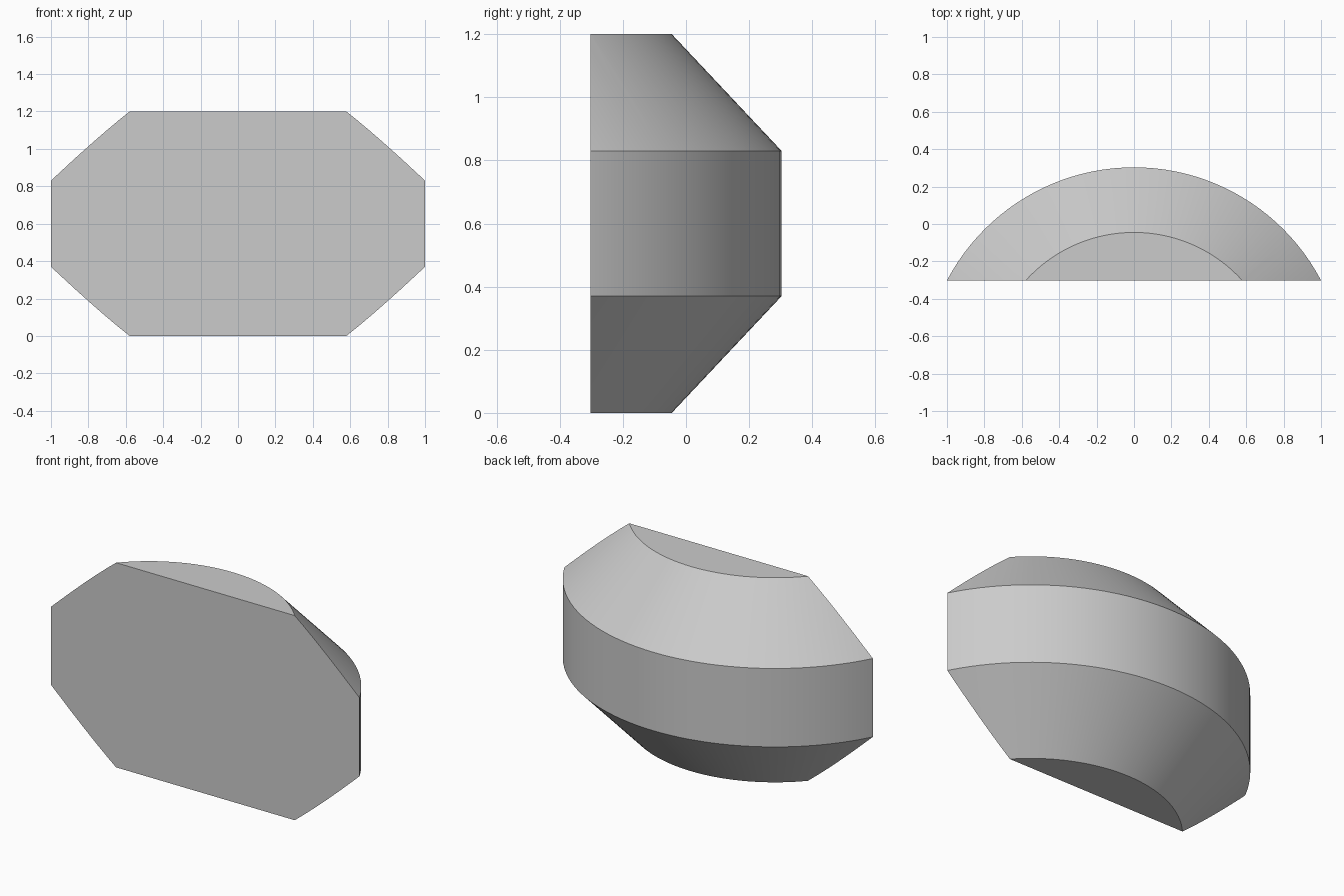
import bpy, bmesh
from math import cos, sin, tau

cube = bpy.data.objects.get("Cube")
if cube:
    bpy.data.objects.remove(cube, do_unlink=True)

SEGMENTS = 128
AXIS_Y = -0.826      # centre of the turned shape
FRONT_Y = -0.3025    # flat front plane
PROFILE = [(0.781, 0), (1.129, 0.37), (1.129, 0.83), (0.781, 1.2)]

# One plain material
grey = bpy.data.materials.new("plain grey")
grey.use_nodes = True
colour = (0.6, 0.6, 0.6, 1)
grey.diffuse_color = colour
grey.node_tree.nodes["Principled BSDF"].inputs["Base Color"].default_value = colour

# Turned drum with chamfered rims
bm = bmesh.new()
rings = []
for radius, z in PROFILE:
    angles = [tau * i / SEGMENTS for i in range(SEGMENTS)]
    rings.append([bm.verts.new((radius * cos(a), AXIS_Y + radius * sin(a), z)) for a in angles])
for low, high in zip(rings, rings[1:]):
    for i in range(SEGMENTS):
        j = (i + 1) % SEGMENTS
        bm.faces.new((low[i], low[j], high[j], high[i]))
bm.faces.new(rings[0][::-1])
bm.faces.new(rings[-1])

# Slice off the front part and close the cut with a flat face
cut = bmesh.ops.bisect_plane(
    bm, geom=bm.verts[:] + bm.edges[:] + bm.faces[:],
    plane_co=(0, FRONT_Y, 0), plane_no=(0, -1, 0), clear_outer=True)
edges = [e for e in cut["geom_cut"] if isinstance(e, bmesh.types.BMEdge)]
bmesh.ops.contextual_create(bm, geom=edges)
bmesh.ops.recalc_face_normals(bm, faces=bm.faces[:])

mesh = bpy.data.meshes.new("chamfered_drum_segment")
bm.to_mesh(mesh)
bm.free()
mesh.materials.append(grey)
body = bpy.data.objects.new("chamfered_drum_segment", mesh)
bpy.context.collection.objects.link(body)

# Smooth the curved bands, keep the rims crisp
bpy.context.view_layer.objects.active = body
body.select_set(True)
bpy.ops.object.shade_smooth_by_angle(angle=0.5)
